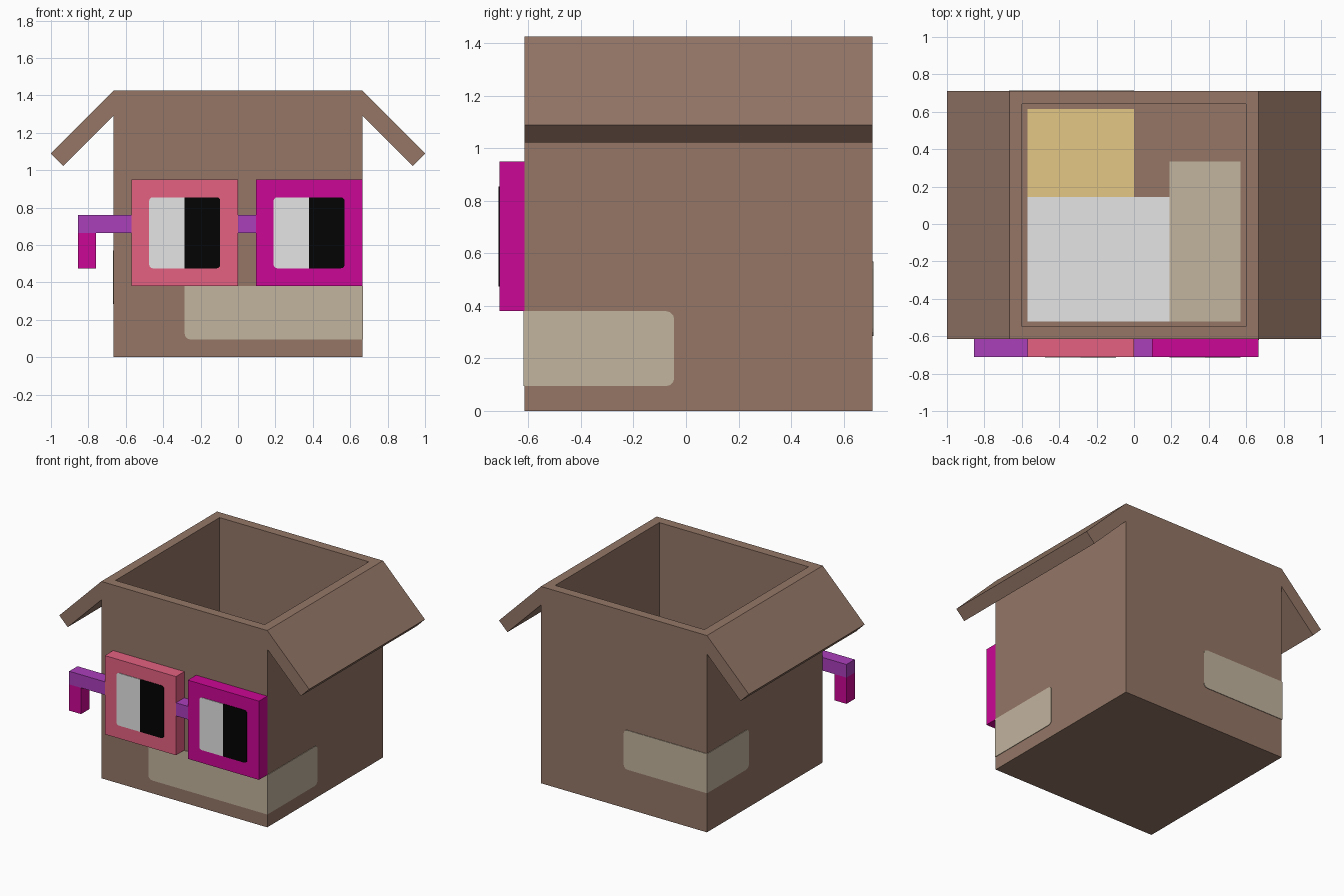
import bpy, bmesh, math

if "Cube" in bpy.data.objects:
    bpy.data.objects.remove(bpy.data.objects["Cube"])

U = 0.095            # building unit; every part sits on this grid
T = 0.004            # thickness of painted plates
W, Y0, Y1, H = 7 * U, -0.615, 0.71, 15 * U


def material(name, rgb):
    m = bpy.data.materials.new(name)
    m.diffuse_color = (*rgb, 1)
    m.use_nodes = True
    m.node_tree.nodes["Principled BSDF"].inputs["Base Color"].default_value = m.diffuse_color
    return m


BROWN = material("cardboard brown", (0.297, 0.182, 0.134))
TAPE = material("tape beige", (0.54, 0.455, 0.343))
PINK = material("rose pink", (0.78, 0.12, 0.225))
MAGENTA = material("magenta", (0.60, 0.002, 0.30))
PURPLE = material("purple", (0.40, 0.05, 0.50))
PALE = material("pale grey", (0.78, 0.78, 0.78))
BLACK = material("black", (0.001, 0.001, 0.001))
SAND = material("sand yellow", (0.78, 0.57, 0.235))


def finish(name, bm, mat):
    bmesh.ops.recalc_face_normals(bm, faces=bm.faces)
    me = bpy.data.meshes.new(name)
    bm.to_mesh(me)
    bm.free()
    me.materials.append(mat)
    ob = bpy.data.objects.new(name, me)
    bpy.context.collection.objects.link(ob)
    return ob


def prism(name, outline, axis, lo, hi, mat):
    """Extrude a 2D outline along axis 0, 1 or 2 from lo to hi."""
    bm = bmesh.new()
    verts = []
    for a, b in outline:
        co = [a, b]
        co.insert(axis, lo)
        verts.append(bm.verts.new(co))
    face = bm.faces.new(verts)
    ext = bmesh.ops.extrude_face_region(bm, geom=[face])["geom"]
    for v in ext:
        if isinstance(v, bmesh.types.BMVert):
            v.co[axis] = hi
    return finish(name, bm, mat)


def rect(a0, a1, b0, b1, round_at="", r=0.03):
    """Rectangle outline; round_at lists corners 0-3 (anticlockwise from low-low)."""
    pts = []
    for i, (a, b, sa, sb) in enumerate([(a0, b0, 1, 1), (a1, b0, -1, 1),
                                        (a1, b1, -1, -1), (a0, b1, 1, -1)]):
        if str(i) not in round_at:
            pts.append((a, b))
            continue
        for k in range(4):
            t = math.pi + i * math.pi / 2 + k * math.pi / 6
            pts.append((a + sa * r + r * math.cos(t), b + sb * r + r * math.sin(t)))
    return pts


def block(name, x0, x1, y0, y1, z0, z1, mat):
    return prism(name, rect(x0, x1, y0, y1), 2, z0, z1, mat)


# Open box: solid block with the top inset and pushed down to the floor
bm = bmesh.new()
base = bm.faces.new([bm.verts.new((x, y, 0)) for x, y in rect(-W, W, Y0, Y1)])
ext = bmesh.ops.extrude_face_region(bm, geom=[base])["geom"]
for v in ext:
    if isinstance(v, bmesh.types.BMVert):
        v.co.z = H
bmesh.ops.recalc_face_normals(bm, faces=bm.faces)
top = next(f for f in bm.faces if f.calc_center_median().z > H - 0.01)
bmesh.ops.inset_region(bm, faces=[top], thickness=U)
ext = bmesh.ops.extrude_face_region(bm, geom=[top])["geom"]
for v in ext:
    if isinstance(v, bmesh.types.BMVert):
        v.co.z = U
if top.is_valid:
    bmesh.ops.delete(bm, geom=[top], context="FACES_ONLY")
finish("box", bm, BROWN)

# Flaps hanging out at 45 degrees on both sides
d = 5 * U * math.sqrt(0.5)
e = U * math.sqrt(0.5)
for side, s in (("left", -1), ("right", 1)):
    flap = [(s * W, H), (s * (W + d), H - d), (s * (W + d - e), H - d - e),
            (s * W, H - 2 * e)]
    prism(side + "_flap", flap, 1, Y0, Y1, BROWN)

# Coloured sheets on the inner floor
IX, IY0, IY1 = 6 * U, Y0 + U, Y1 - U
block("pale_sheet", -IX, 2 * U, IY0, 0.145, U, U + T, PALE)
block("sand_sheet", -IX, 0, 0.145, IY1, U, U + T, SAND)
block("beige_sheet", 2 * U, IX, IY0, 0.335, U, U + T, TAPE)

# Tape wrapped around the front right and back left corners
prism("front_tape", rect(-3 * U, W + T, U, 4 * U, "0"), 1, Y0 - T, Y0, TAPE)
prism("right_tape", rect(Y0, Y0 + 6 * U, U, 4 * U, "12"), 0, W, W + T, TAPE)
prism("back_tape", rect(-W - T, 0, 3 * U, 6 * U, "12"), 1, Y1, Y1 + T, TAPE)
prism("left_tape", rect(Y1 - 5 * U, Y1, 3 * U, 6 * U, "03"), 0, -W - T, -W, TAPE)

# Square glasses with two-tone eyes
G0 = Y0 - U
for side, x, mat in (("left", -6 * U, PINK), ("right", U, MAGENTA)):
    block(side + "_frame", x, x + 6 * U, G0, Y0, 4 * U, 10 * U, mat)
    prism(side + "_eye_white", rect(x + U, x + 3 * U, 5 * U, 9 * U, "03", 0.02),
          1, G0 - T, G0, PALE)
    prism(side + "_eye_pupil", rect(x + 3 * U, x + 5 * U, 5 * U, 9 * U, "12", 0.02),
          1, G0 - T, G0, BLACK)
block("bridge", 0, U, G0, Y0, 7 * U, 8 * U, PURPLE)
block("temple_arm", -9 * U, -6 * U, G0, Y0, 7 * U, 8 * U, PURPLE)
block("temple_tip", -9 * U, -8 * U, G0, Y0, 5 * U, 7 * U, MAGENTA)
